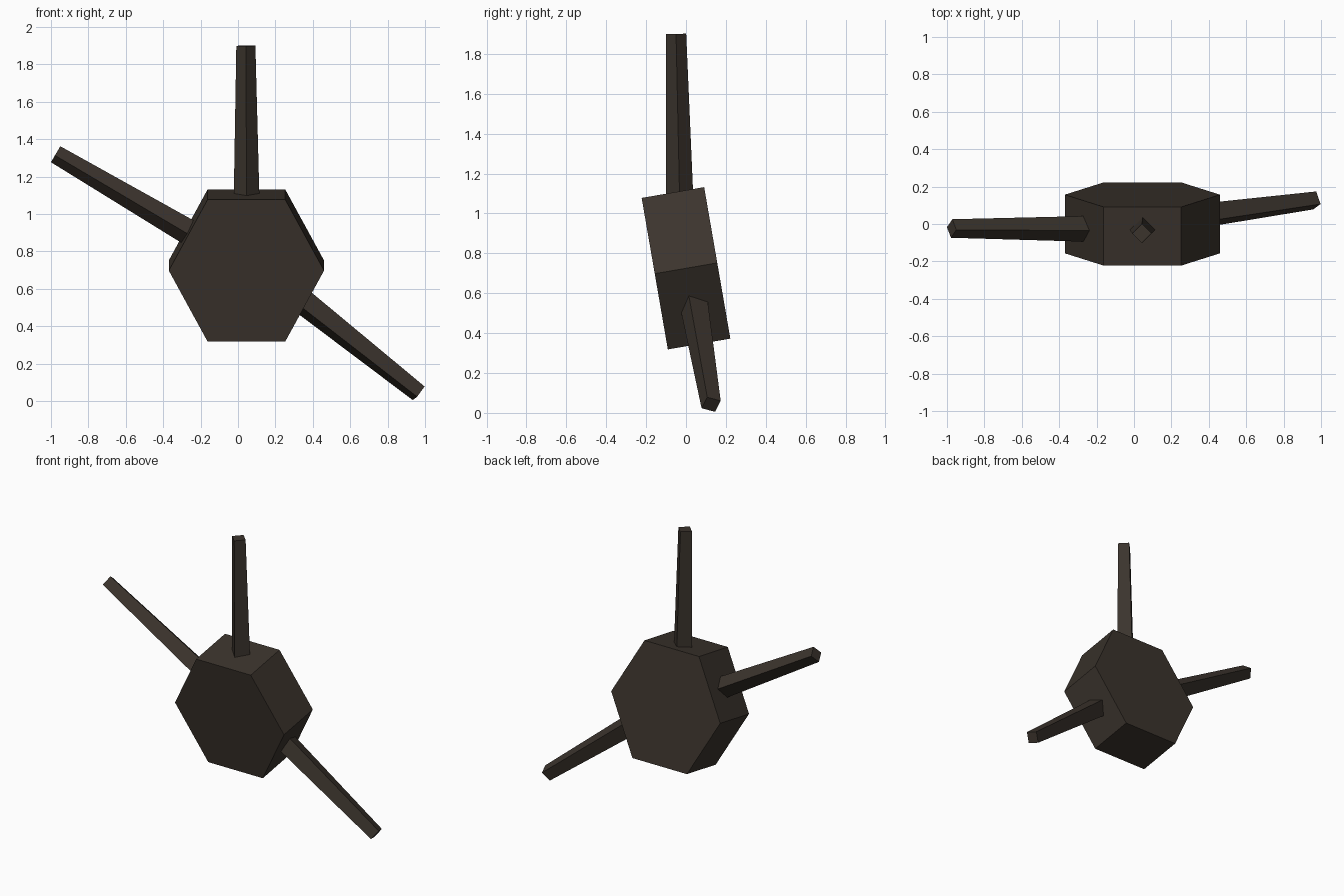
import bpy, bmesh, math
from mathutils import Vector, Matrix

if "Cube" in bpy.data.objects:
    bpy.data.objects.remove(bpy.data.objects["Cube"])

def material(name, rgb):
    m = bpy.data.materials.new(name)
    m.diffuse_color = (*rgb, 1)
    m.use_nodes = True
    m.node_tree.nodes["Principled BSDF"].inputs["Base Color"].default_value = m.diffuse_color
    return m

bark = material("dark brown", (0.044, 0.034, 0.026))

def prism(name, rings):
    """Closed solid through two or more matching vertex rings."""
    bm = bmesh.new()
    loops = [[bm.verts.new(p) for p in ring] for ring in rings]
    n = len(loops[0])
    for a, b in zip(loops, loops[1:]):
        for i in range(n):
            j = (i + 1) % n
            bm.faces.new((a[i], a[j], b[j], b[i]))
    bm.faces.new(loops[0])
    bm.faces.new(loops[-1])
    bmesh.ops.recalc_face_normals(bm, faces=bm.faces)
    me = bpy.data.meshes.new(name)
    bm.to_mesh(me)
    bm.free()
    me.materials.append(bark)
    ob = bpy.data.objects.new(name, me)
    bpy.context.collection.objects.link(ob)
    return ob

# Hexagonal body, leaning forward
centre = Vector((0.045, 0, 0.725))
lean = Matrix.Rotation(math.radians(9.8), 3, 'X')
def hexagon(y):
    return [centre + lean @ Vector((0.415 * math.cos(math.radians(60 * i)), y,
                                    0.445 * math.sin(math.radians(60 * i))))
            for i in range(6)]
prism("hexagonal_body", [hexagon(-0.159), hexagon(0.159)])

# Tapered four-sided spikes
def spike(name, base, tip, r_base, r_tip, turn):
    base, tip = Vector(base), Vector(tip)
    axis = (tip - base).normalized()
    side = Vector((0, -1, 0))
    side = (side - axis * side.dot(axis)).normalized()
    up = axis.cross(side)
    if up.z < 0:
        up = -up
    def ring(c, r):
        return [c + r * (math.cos(a) * up + math.sin(a) * side)
                for a in (math.radians(turn + 90 * i) for i in range(4))]
    prism(name, [ring(base, r_base), ring(tip, r_tip)])

spike("top_spike", (0.046, -0.032, 1.07), (0.042, -0.05, 1.9), 0.069, 0.051, 0)
spike("left_spike", (-0.225, -0.026, 0.88), (-0.975, -0.024, 1.32), 0.07, 0.05, 8)
spike("right_spike", (0.33, 0.04, 0.545), (0.966, 0.126, 0.042), 0.073, 0.052, 22)
